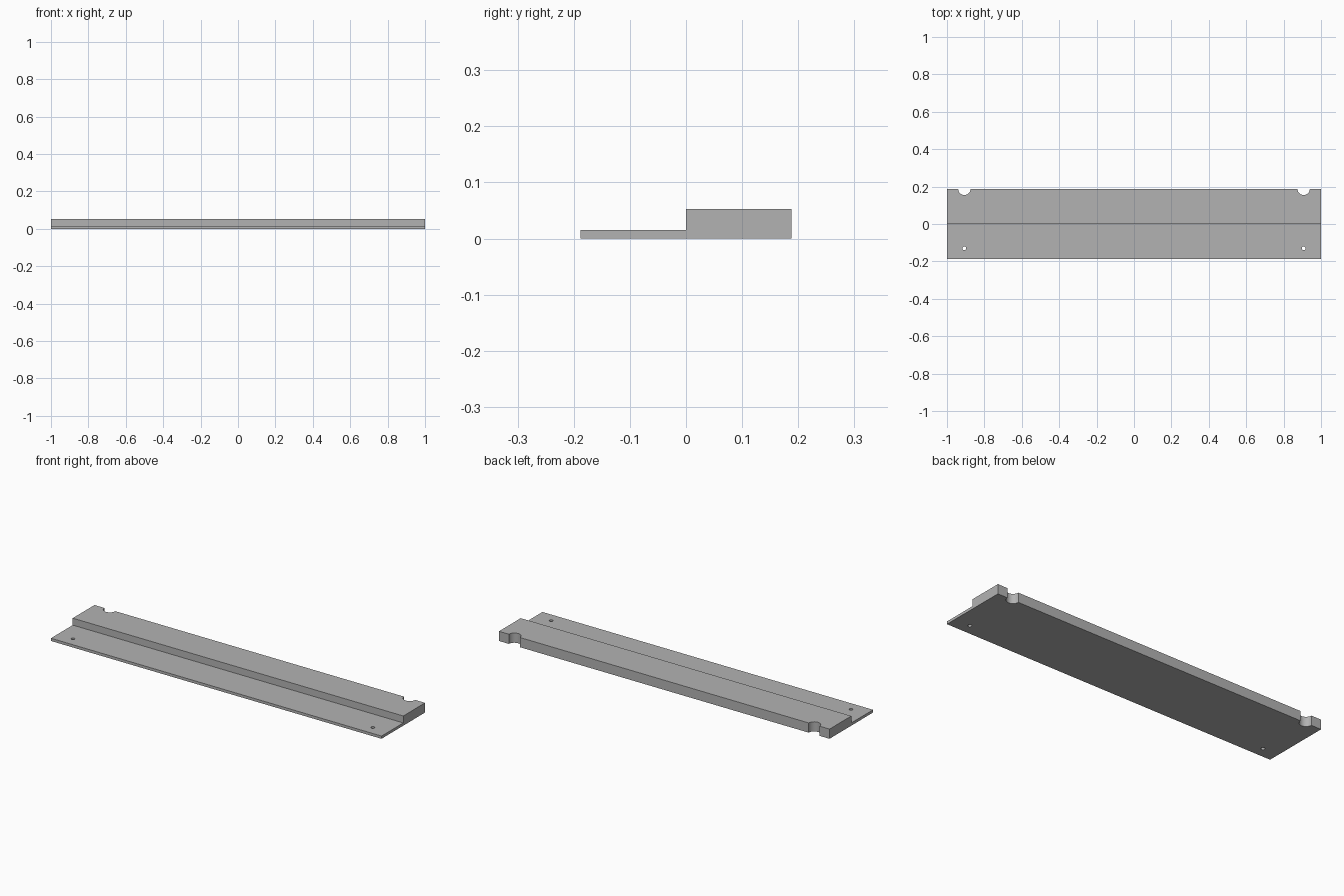
import bpy
import bmesh

cube = bpy.data.objects.get("Cube")
if cube:
    bpy.data.objects.remove(cube, do_unlink=True)

HALF_LENGTH, HALF_DEPTH = 1.0, 0.188
LIP_HEIGHT, BLOCK_HEIGHT = 0.015, 0.053
FIXING_X = 0.907

grey = bpy.data.materials.new("plain grey")
grey.use_nodes = True
grey.diffuse_color = (0.45, 0.45, 0.45, 1)
grey.node_tree.nodes["Principled BSDF"].inputs["Base Color"].default_value = grey.diffuse_color


def add_object(name, bm):
    bmesh.ops.recalc_face_normals(bm, faces=bm.faces)
    mesh = bpy.data.meshes.new(name)
    bm.to_mesh(mesh)
    bm.free()
    mesh.materials.append(grey)
    obj = bpy.data.objects.new(name, mesh)
    bpy.context.collection.objects.link(obj)
    return obj


# Stepped strip: an L-shaped section extruded along x
profile = [(-HALF_DEPTH, 0), (HALF_DEPTH, 0), (HALF_DEPTH, BLOCK_HEIGHT),
           (0, BLOCK_HEIGHT), (0, LIP_HEIGHT), (-HALF_DEPTH, LIP_HEIGHT)]
bm = bmesh.new()
section = bm.faces.new([bm.verts.new((-HALF_LENGTH, y, z)) for y, z in profile])
extruded = bmesh.ops.extrude_face_region(bm, geom=[section], use_keep_orig=True)
end_verts = [v for v in extruded["geom"] if isinstance(v, bmesh.types.BMVert)]
bmesh.ops.translate(bm, verts=end_verts, vec=(2 * HALF_LENGTH, 0, 0))
strip = add_object("stepped_strip", bm)


# Round cuts: rear edge notches and small screw holes, mirrored left and right
def cut_round(name, x, y, radius):
    bm = bmesh.new()
    bmesh.ops.create_cone(bm, cap_ends=True, segments=32,
                          radius1=radius, radius2=radius, depth=0.4)
    cutter = add_object(name, bm)
    cutter.location = (x, y, 0)
    cutter.hide_render = True
    cutter.hide_set(True)
    cut = strip.modifiers.new(name, 'BOOLEAN')
    cut.operation = 'DIFFERENCE'
    cut.solver = 'EXACT'
    cut.object = cutter


for side, sign in (("left", 1), ("right", -1)):
    cut_round(side + "_notch_cutter", sign * FIXING_X, HALF_DEPTH, 0.033)
    cut_round(side + "_hole_cutter", sign * FIXING_X, -0.13, 0.01)

# Smooth the curved walls, keep the edges crisp
bpy.ops.object.select_all(action='DESELECT')
strip.select_set(True)
bpy.context.view_layer.objects.active = strip
for name in [m.name for m in strip.modifiers]:
    bpy.ops.object.modifier_apply(modifier=name)
bpy.ops.object.shade_smooth_by_angle()
for obj in list(bpy.data.objects):
    if obj.name.endswith("_cutter"):
        bpy.data.objects.remove(obj, do_unlink=True)
